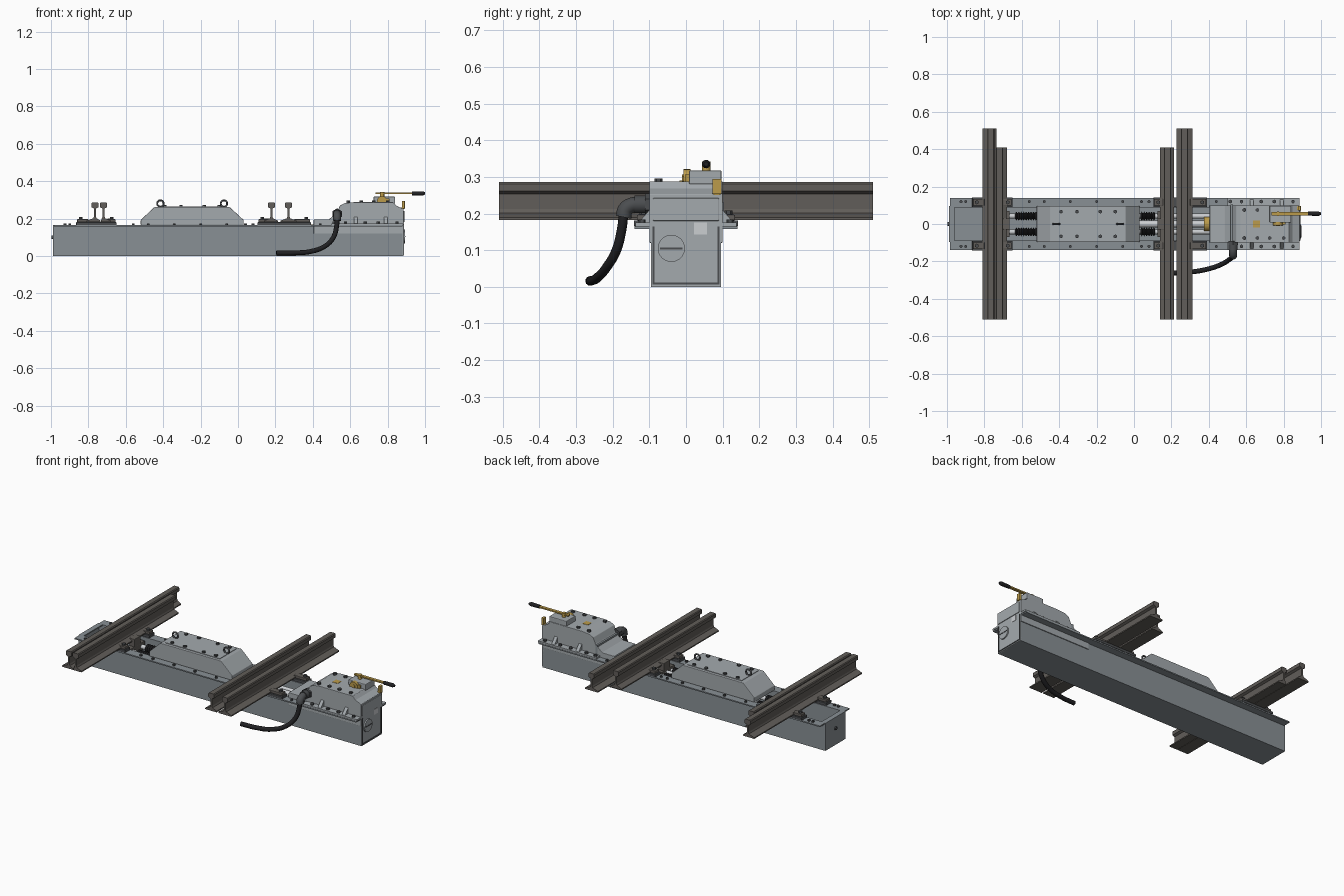
import bpy, bmesh, math
from mathutils import Matrix, Vector

if "Cube" in bpy.data.objects:
    bpy.data.objects.remove(bpy.data.objects["Cube"])


def mat(name, r, g, b):
    m = bpy.data.materials.new(name)
    m.diffuse_color = (r, g, b, 1)
    m.use_nodes = True
    m.node_tree.nodes["Principled BSDF"].inputs["Base Color"].default_value = m.diffuse_color
    return m


STEEL = mat("painted_steel", 0.25, 0.28, 0.30)
LIGHT = mat("light_steel", 0.37, 0.40, 0.42)
RAIL = mat("rail_steel", 0.12, 0.11, 0.10)
DARK = mat("dark_steel", 0.07, 0.075, 0.08)
BLACK = mat("black_rubber", 0.015, 0.015, 0.017)
BRASS = mat("brass", 0.50, 0.33, 0.07)
CHROME = mat("bright_rod", 0.6, 0.62, 0.64)


def box(bm, x0, x1, y0, y1, z0, z1):
    m = Matrix.Translation(((x0 + x1) / 2, (y0 + y1) / 2, (z0 + z1) / 2))
    m = m @ Matrix.Diagonal((x1 - x0, y1 - y0, z1 - z0, 1))
    bmesh.ops.create_cube(bm, size=1, matrix=m)


def cyl(bm, a, b, r, n=20, r2=None):
    a, b = Vector(a), Vector(b)
    q = (b - a).to_track_quat('Z', 'Y').to_matrix().to_4x4()
    bmesh.ops.create_cone(bm, cap_ends=True, segments=n, radius1=r, radius2=r if r2 is None else r2,
                          depth=(b - a).length, matrix=Matrix.Translation((a + b) / 2) @ q)


def prism(bm, pts, axis, t0, t1):
    place = (lambda u, v, t: (u, t, v)) if axis == 'y' else (lambda u, v, t: (t, u, v))
    lo = [bm.verts.new(place(u, v, t0)) for u, v in pts]
    hi = [bm.verts.new(place(u, v, t1)) for u, v in pts]
    bm.faces.new(lo)
    bm.faces.new(hi[::-1])
    for i in range(len(pts)):
        j = (i + 1) % len(pts)
        bm.faces.new((lo[j], lo[i], hi[i], hi[j]))


def make(name, material, build, bevel=0, smooth=False):
    bm = bmesh.new()
    build(bm)
    bmesh.ops.recalc_face_normals(bm, faces=bm.faces)
    me = bpy.data.meshes.new(name)
    bm.to_mesh(me)
    bm.free()
    me.materials.append(material)
    ob = bpy.data.objects.new(name, me)
    bpy.context.collection.objects.link(ob)
    bpy.context.view_layer.objects.active = ob
    bpy.ops.object.select_all(action='DESELECT')
    ob.select_set(True)
    if bevel:
        mod = ob.modifiers.new("bevel", 'BEVEL')
        mod.width, mod.segments = bevel, 2
    if smooth:
        bpy.ops.object.shade_smooth_by_angle(angle=math.radians(35))
    return ob


def tube(name, pts, r, material):
    cu = bpy.data.curves.new(name, 'CURVE')
    cu.dimensions, cu.bevel_depth, cu.bevel_resolution, cu.use_fill_caps = '3D', r, 4, True
    sp = cu.splines.new('BEZIER')
    sp.bezier_points.add(len(pts) - 1)
    for p, co in zip(sp.bezier_points, pts):
        p.co, p.handle_left_type, p.handle_right_type = co, 'AUTO', 'AUTO'
    cu.materials.append(material)
    ob = bpy.data.objects.new(name, cu)
    bpy.context.collection.objects.link(ob)
    bpy.ops.object.select_all(action='DESELECT')
    ob.select_set(True)
    bpy.context.view_layer.objects.active = ob
    bpy.ops.object.convert(target='MESH')
    bpy.ops.object.shade_smooth_by_angle(angle=math.radians(35))


def many(name, material, items, fn, **kw):
    make(name, material, lambda bm: [fn(bm, *i) for i in items], **kw)


# open trough with outward flanges and end plates
half = [(0, 0), (0.095, 0), (0.095, 0.158), (0.14, 0.158), (0.14, 0.165), (0.087, 0.165), (0.087, 0.008), (0, 0.008)]
make("trough", STEEL, lambda bm: prism(bm, half[1:-1] + [(-y, z) for y, z in half[1:-1]][::-1], 'x', -0.985, 0.88))
many("trough_end_plate", STEEL, [(-0.99, -0.983, -0.095, 0.095, 0, 0.165), (-0.99, -0.96, -0.095, 0.095, 0.158, 0.165)], box)
make("end_plug", DARK, lambda bm: cyl(bm, (-0.997, 0, 0.1), (-0.98, 0, 0.1), 0.01, 12), smooth=True)

# rails: stock rails run the full width, blades end short
def rail(bm, c, fl, fr, y1):
    prism(bm, [(c - fl, 0.182), (c + fr, 0.182), (c + fr, 0.189), (c + 0.009, 0.202), (c + 0.005, 0.212),
               (c + 0.005, 0.254), (c + 0.019, 0.261), (c + 0.019, 0.281), (c + 0.015, 0.286),
               (c - 0.015, 0.286), (c - 0.019, 0.281), (c - 0.019, 0.261), (c - 0.005, 0.254),
               (c - 0.005, 0.212), (c - 0.009, 0.202), (c - fl, 0.189)], 'y', -0.51, y1)


for name, *args in (("left_stock_rail", -0.765, 0.044, 0.03, 0.51), ("left_blade_rail", -0.719, 0.014, 0.039, 0.41),
                    ("right_blade_rail", 0.179, 0.039, 0.036, 0.41), ("right_stock_rail", 0.27, 0.043, 0.043, 0.51)):
    make(name, RAIL, lambda bm: rail(bm, *args))

# sole plates and rail clamps on both flanges
plates, clamps, clampbolts = [], [], []
for s in (-1, 1):
    for x0, x1, c0, c1 in ((-0.865, -0.65, -0.80, -0.70), (0.105, 0.39, 0.155, 0.30)):
        y0, y1 = sorted((s * 0.09, s * 0.142))
        plates.append((x0, x1, y0, y1, 0.165, 0.181))
        for a, b, e in ((x0 + 0.005, c0, x0 + 0.025), (c1, x1 - 0.005, x1 - 0.025)):
            clamps.append((a, b, y0 + 0.008, y1 - 0.008, 0.181, 0.197))
            clampbolts.append(((e, s * 0.116, 0.19), (e, s * 0.116, 0.208), 0.011, 6))
many("sole_plates", DARK, plates, box, bevel=0.002)
many("rail_clamps", RAIL, clamps, box, bevel=0.003)
many("clamp_bolts", DARK, clampbolts, cyl)

# middle cover with sloped ends
make("middle_cover", LIGHT, lambda bm: prism(bm, [(-0.52, 0.165), (-0.52, 0.193), (-0.447, 0.262),
     (-0.045, 0.262), (0.03, 0.193), (0.03, 0.165)], 'y', -0.097, 0.097), bevel=0.003)
make("cover_top_panel", LIGHT, lambda bm: box(bm, -0.425, -0.065, -0.08, 0.08, 0.26, 0.265))
for x in (-0.415, -0.075):
    tube("lifting_eye", [(x + 0.017 * math.cos(a * math.pi / 6), 0, 0.281 + 0.017 * math.sin(a * math.pi / 6))
                         for a in range(13)], 0.005, DARK)

# drive housing: low step, slope, top, drop to the end face
make("drive_housing", LIGHT, lambda bm: prism(bm, [(0.405, 0.12), (0.405, 0.195), (0.485, 0.195), (0.53, 0.235),
     (0.545, 0.27), (0.57, 0.283), (0.62, 0.288), (0.83, 0.288), (0.848, 0.268), (0.885, 0.252), (0.885, 0.12)],
     'y', -0.1, 0.1), bevel=0.002)
make("housing_side_lugs", LIGHT, lambda bm: [box(bm, 0.50, 0.885, min(s * 0.095, s * 0.138), max(s * 0.095, s * 0.138),
                                                 0.165, 0.175) for s in (-1, 1)])
many("housing_side_ribs", LIGHT, [([(s * 0.1, 0.175), (s * 0.13, 0.175), (s * 0.1, 0.21)], 'x', x, x + 0.02)
                                  for s in (-1, 1) for x in (0.62, 0.78)], prism)
make("housing_slope_seam", STEEL, lambda bm: box(bm, 0.515, 0.528, -0.103, 0.103, 0.165, 0.232))

# right end face: frame, upper panel, inspection cap, plate
make("right_end_plate", LIGHT, lambda bm: box(bm, 0.875, 0.885, -0.095, 0.095, 0, 0.17))
many("end_face_frame", DARK, [(0.88, 0.888, -0.092, -0.086, 0.006, 0.165), (0.88, 0.888, 0.086, 0.092, 0.006, 0.165),
                              (0.88, 0.888, -0.092, 0.092, 0.006, 0.012)], box)
make("end_upper_panel", LIGHT, lambda bm: box(bm, 0.88, 0.889, -0.09, 0.09, 0.18, 0.242), bevel=0.002)
make("inspection_cap", LIGHT, lambda bm: cyl(bm, (0.88, -0.04, 0.105), (0.893, -0.04, 0.105), 0.037, 32), smooth=True)
make("cap_slot", DARK, lambda bm: box(bm, 0.892, 0.8945, -0.071, -0.009, 0.102, 0.108))
make("blank_plate", CHROME, lambda bm: box(bm, 0.884, 0.887, 0.022, 0.057, 0.143, 0.175))
many("lock_hasp", BRASS, [(0.876, 0.892, 0.072, 0.097, 0.253, 0.295), (0.87, 0.885, 0.075, 0.094, 0.25, 0.26)], box, bevel=0.002)

# manual lever assembly
make("lever_box", LIGHT, lambda bm: box(bm, 0.725, 0.84, 0.008, 0.097, 0.28, 0.318), bevel=0.004)
make("lever_collar", BRASS, lambda bm: [cyl(bm, (0.77, -0.007, 0.295), (0.77, 0.012, 0.295), 0.026, 24),
     cyl(bm, (0.77, -0.011, 0.295), (0.77, 0, 0.295), 0.012, 6), box(bm, 0.77, 0.81, -0.003, 0.01, 0.283, 0.307)], smooth=True)
make("lever_arm", BRASS, lambda bm: [box(bm, 0.735, 0.935, 0.046, 0.064, 0.331, 0.339),
     cyl(bm, (0.77, 0.055, 0.315), (0.77, 0.055, 0.342), 0.012, 16)], smooth=True)
make("lever_grip", BLACK, lambda bm: [cyl(bm, (0.93, 0.055, 0.335), (0.988, 0.055, 0.335), 0.0105, 20, 0.0115),
     cyl(bm, (0.988, 0.055, 0.335), (1.0, 0.055, 0.335), 0.0115, 20, 0.006)], smooth=True)
make("brass_plate", BRASS, lambda bm: box(bm, 0.637, 0.673, -0.018, 0.018, 0.286, 0.29))

# cable entry gland, elbow and cable
make("cable_gland", DARK, lambda bm: [cyl(bm, (0.53, -0.09, 0.225), (0.53, -0.112, 0.225), 0.03, 6),
     cyl(bm, (0.53, -0.11, 0.225), (0.53, -0.14, 0.225), 0.024)], smooth=True)
tube("cable_elbow", [(0.53, -0.13, 0.225), (0.53, -0.15, 0.222), (0.53, -0.166, 0.21), (0.53, -0.17, 0.19)], 0.021, DARK)
tube("cable", [(0.53, -0.17, 0.205), (0.527, -0.175, 0.16), (0.51, -0.19, 0.10), (0.465, -0.217, 0.053),
               (0.39, -0.242, 0.025), (0.30, -0.257, 0.017), (0.205, -0.262, 0.016)], 0.013, BLACK)

# drive rods, bellows and couplings inside the trough
many("drive_rods", CHROME, [((-0.69, y, 0.13), (0.41, y, 0.13), 0.013) for y in (-0.042, 0.042)]
     + [((0.03, 0, 0.13), (0.41, 0, 0.13), 0.018)], cyl, smooth=True)
rings = [(x0 + i * 0.013, y) for x0, n in ((-0.635, 10), (0.035, 6)) for i in range(n) for y in (-0.042, 0.042)]
many("bellows", BLACK, [p for x, y in rings for p in (((x, y, 0.13), (x + 0.0065, y, 0.13), 0.015, 20, 0.024),
     ((x + 0.0065, y, 0.13), (x + 0.013, y, 0.13), 0.024, 20, 0.015))], cyl, smooth=True)
many("blade_brackets", RAIL, [(-0.70, -0.665, -0.07, 0.07, 0.105, 0.155), (-0.70, -0.665, -0.03, 0.03, 0.15, 0.2),
     (0.125, 0.165, -0.07, 0.07, 0.105, 0.155), (0.125, 0.165, -0.03, 0.03, 0.15, 0.2)], box, bevel=0.003)
make("cylinder_collar", BRASS, lambda bm: cyl(bm, (0.375, 0, 0.13), (0.41, 0, 0.13), 0.04, 28), smooth=True)

# hex bolts on flanges, cover and housing
bolts = [(x, s * 0.12, 0.165, 0.008) for s in (-1, 1) for x in (-0.925, -0.9, -0.56, -0.48, -0.34, -0.2, -0.06, 0.04, 0.08, 0.44)]
bolts += [(x, s * 0.12, 0.175, 0.010) for s in (-1, 1) for x in (0.515, 0.575, 0.68, 0.75, 0.85)]
bolts += [(x, s * 0.066, 0.265, 0.010) for s in (-1, 1) for x in (-0.39, -0.305, -0.18, -0.1)]
bolts += [(x, y, 0.287, 0.011) for x, y in ((0.59, -0.075), (0.59, 0.075), (0.66, -0.075), (0.66, 0.075), (0.725, -0.075), (0.80, -0.075))]
many("hex_bolts", DARK, [((x, y, z - 0.004), (x, y, z + 0.009), r, 6) for x, y, z, r in bolts], cyl)
